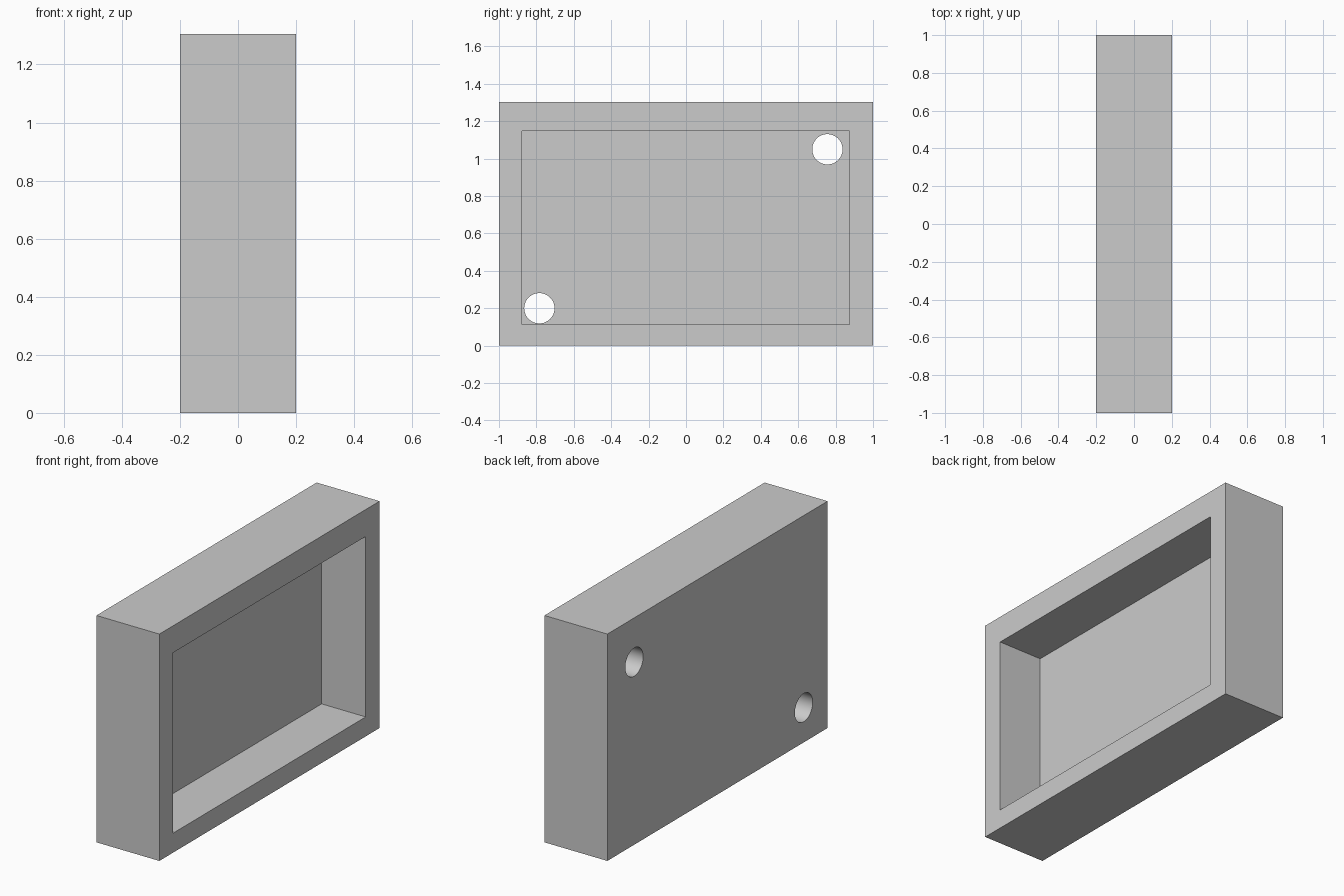
import bpy
from mathutils import Vector

cube = bpy.data.objects.get("Cube")
if cube:
    bpy.data.objects.remove(cube, do_unlink=True)

# Material
grey = bpy.data.materials.new("light_grey")
grey.use_nodes = True
colour = (0.6, 0.6, 0.6, 1)
grey.diffuse_color = colour
grey.node_tree.nodes["Principled BSDF"].inputs["Base Color"].default_value = colour


def block(name, low, high):
    """Box between two corners."""
    low, high = Vector(low), Vector(high)
    bpy.ops.mesh.primitive_cube_add(size=1, location=(low + high) / 2)
    ob = bpy.context.object
    ob.name = name
    ob.scale = high - low
    bpy.ops.object.transform_apply(location=False, rotation=False, scale=True)
    ob.data.materials.append(grey)
    return ob


def cut(target, cutter):
    """Subtract a hidden cutter from the target."""
    cutter.hide_render = True
    mod = target.modifiers.new(cutter.name, 'BOOLEAN')
    mod.operation = 'DIFFERENCE'
    mod.solver = 'EXACT'
    mod.object = cutter
    bpy.context.view_layer.objects.active = target
    bpy.ops.object.modifier_apply(modifier=mod.name)
    bpy.data.objects.remove(cutter, do_unlink=True)


# Housing with a rectangular pocket open towards +x
housing = block("housing", (-0.2, -1, 0), (0.2, 1, 1.304))
cut(housing, block("pocket_cutter", (-0.08, -0.876, 0.112), (0.3, 0.874, 1.149)))

# Round holes through the back wall, at opposite corners
for y, z in ((0.756, 1.05), (-0.784, 0.2)):
    bpy.ops.mesh.primitive_cylinder_add(vertices=64, radius=0.081, depth=0.24,
                                        location=(-0.14, y, z),
                                        rotation=(0, 1.5707963, 0))
    hole = bpy.context.object
    hole.name = "hole_cutter"
    hole.data.materials.append(grey)
    cut(housing, hole)

# Smooth hole walls, sharp box edges
bpy.ops.object.select_all(action='DESELECT')
housing.select_set(True)
bpy.context.view_layer.objects.active = housing
bpy.ops.object.shade_smooth_by_angle(angle=0.5)
